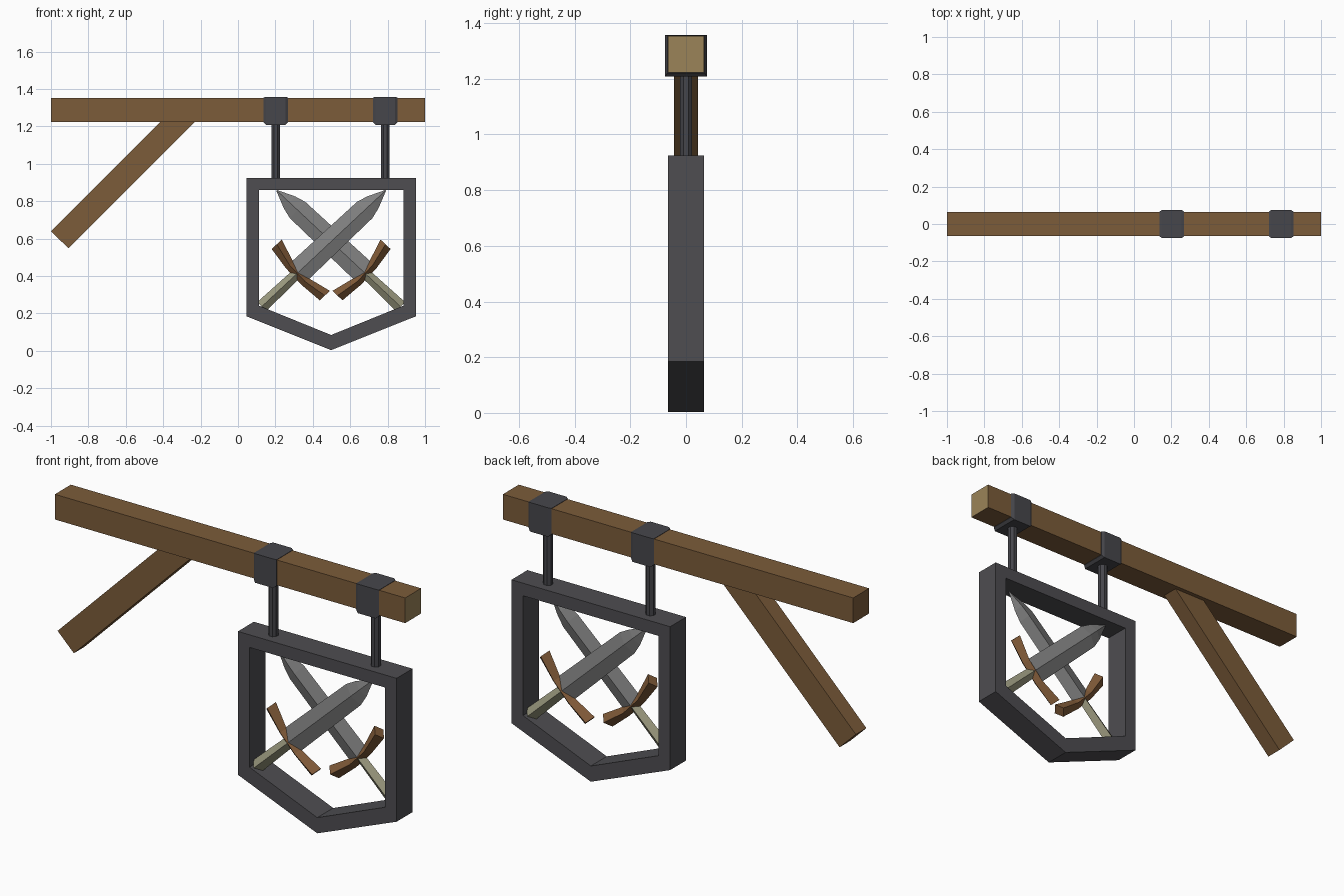
import bpy, bmesh, math
from mathutils import Vector

if "Cube" in bpy.data.objects:
    bpy.data.objects.remove(bpy.data.objects["Cube"])


def mat(name, srgb):
    m = bpy.data.materials.new(name)
    lin = [((c / 255 + 0.055) / 1.055) ** 2.4 for c in srgb]
    m.diffuse_color = (*lin, 1)
    m.use_nodes = True
    m.node_tree.nodes["Principled BSDF"].inputs["Base Color"].default_value = m.diffuse_color
    return m


WOOD = mat("brown wood", (124, 92, 58))
CUT = mat("cut wood end", (155, 131, 88))
FRAME = mat("frame iron", (78, 77, 81))
IRON = mat("dark iron", (70, 70, 75))
STEEL = mat("blade steel", (128, 128, 128))
GUARD = mat("guard wood", (128, 90, 56))
GRIP = mat("pale grip", (154, 152, 126))


def loft(name, rings, material, close=False):
    """Skin a list of equal-length point rings; cap the ends or join them in a loop."""
    bm = bmesh.new()
    vs = [[bm.verts.new(p) for p in r] for r in rings]
    n = len(rings[0])
    pairs = list(zip(vs, vs[1:])) + ([(vs[-1], vs[0])] if close else [])
    for a, b in pairs:
        for i in range(n):
            j = (i + 1) % n
            bm.faces.new((a[i], a[j], b[j], b[i]))
    if not close:
        bm.faces.new(vs[0])
        bm.faces.new(vs[-1])
    bmesh.ops.recalc_face_normals(bm, faces=bm.faces)
    me = bpy.data.meshes.new(name)
    bm.to_mesh(me)
    bm.free()
    me.materials.append(material)
    ob = bpy.data.objects.new(name, me)
    bpy.context.collection.objects.link(ob)
    return ob


def square(x, r, z):
    return [(x, -r, z - r), (x, r, z - r), (x, r, z + r), (x, -r, z + r)]


# Beam with a pale cut end on the free side
BZ = 1.288
beam = loft("beam", [square(-1, 0.065, BZ), square(1, 0.065, BZ)], WOOD)
beam.data.materials.append(CUT)
for p in beam.data.polygons:
    if p.normal.x > 0.9:
        p.material_index = 1

# Diagonal brace, top buried in the beam
loft("brace", [[(x, y, z) for x, z in ((-1, 0.64), (-0.907, 0.549), (-0.22, 1.236), (-0.395, 1.245))]
               for y in (-0.043, 0.043)], WOOD)

# Clamps around the beam and hanging rods
for side, x in (("left", 0.202), ("right", 0.787)):
    loft(side + "_clamp", [square(x + dx, r, BZ - 0.005 * (r > 0.07)) for dx, r in
                           ((-0.065, 0.067), (-0.052, 0.075), (0.052, 0.075), (0.065, 0.067))], IRON)
    loft(side + "_rod", [[(x + 0.024 * math.cos(a), 0.024 * math.sin(a), z)
                          for a in (math.pi / 8 + k * math.pi / 4 for k in range(8))]
                         for z in (0.9, 1.23)], IRON)

# Shield-shaped frame
CX = 0.498
outer = [(-0.453, 0.925), (0.453, 0.925), (0.453, 0.185), (0, 0.004), (-0.453, 0.185)]
inner = [(-0.387, 0.86), (0.387, 0.86), (0.387, 0.242), (0, 0.085), (-0.387, 0.242)]
loft("sign_frame", [[(CX + o[0], -0.065, o[1]), (CX + o[0], 0.065, o[1]),
                     (CX + i[0], 0.065, i[1]), (CX + i[0], -0.065, i[1])]
                    for o, i in zip(outer, inner)], FRAME, close=True)


def sword(label, side, y0):
    """side = 1 leans right, -1 is its mirror image."""
    o = Vector((0.13 - CX, 0.24))
    d = (Vector((0.788 - CX, 0.857)) - o).normalized()
    n = Vector((-d.y, d.x))

    def pt(u, v, y):
        p = o + d * u + n * v
        return (CX + side * p.x, y0 + y, p.y)

    def along(u, w, t):
        return [pt(u, w, 0), pt(u, 0, t), pt(u, -w, 0), pt(u, 0, -t)]

    def across(v, u, w, t):
        return [pt(u + w, v, 0), pt(u, v, t), pt(u - w, v, 0), pt(u, v, -t)]

    loft(label + "_blade", [along(*r) for r in
         ((0.25, 0.066, 0.022), (0.75, 0.06, 0.022), (0.81, 0.044, 0.018), (0.903, 0.003, 0.002))], STEEL)
    loft(label + "_grip", [along(-0.005, 0.034, 0.026), along(0.25, 0.028, 0.022)], GRIP)
    loft(label + "_guard", [across(*r) for r in
         ((-0.188, 0.282, 0.037, 0.034), (-0.06, 0.256, 0.026, 0.026),
          (0.06, 0.256, 0.026, 0.026), (0.188, 0.282, 0.037, 0.034))], GUARD)


# Crossed swords
sword("front_sword", 1, -0.025)
sword("rear_sword", -1, 0.025)
